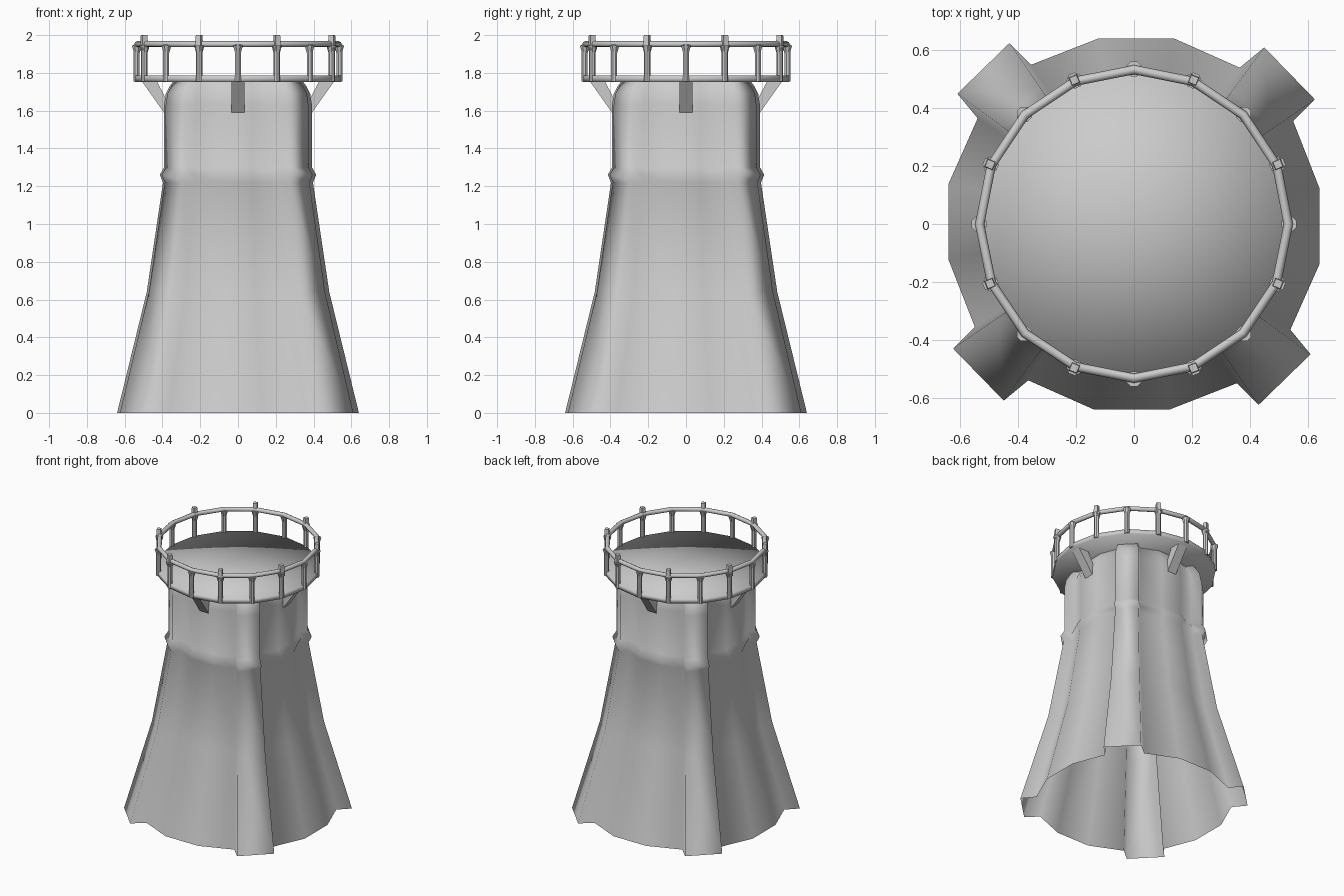
import bpy, bmesh
from math import sin, cos, pi, atan2
from mathutils import Vector, Matrix

if "Cube" in bpy.data.objects:
    bpy.data.objects.remove(bpy.data.objects["Cube"])

def finish(bm, name, smooth=True):
    bmesh.ops.recalc_face_normals(bm, faces=bm.faces)
    for f in bm.faces:
        f.smooth = smooth
    me = bpy.data.meshes.new(name)
    bm.to_mesh(me)
    bm.free()
    ob = bpy.data.objects.new(name, me)
    bpy.context.collection.objects.link(ob)
    return ob

def cone(bm, r, z0, z1, r0, r1, ang, seg=8):
    # upright tapered post at a polar position
    m = Matrix.Rotation(ang, 4, 'Z') @ Matrix.Translation((r, 0, (z0 + z1) / 2)) @ Matrix.Rotation(pi / seg, 4, 'Z')
    bmesh.ops.create_cone(bm, cap_ends=True, segments=seg, radius1=r0, radius2=r1, depth=z1 - z0, matrix=m)

# Tower shell: one quarter of the plan, turned four times, scaled up the height
quarter = [(-.125, .64), (.14, .64), (.365, .54), (.45, .61), (.625, .43), (.55, .355)]
plan = []
for k in range(4):
    for x, y in quarter:
        for _ in range(k):
            x, y = y, -x
        plan.append((x, y))
levels = [(0, 1), (.64, .755), (1.22, .62), (1.26, .647), (1.30, .612),
          (1.63, .612), (1.69, .597), (1.73, .565), (1.76, .53)]
bm = bmesh.new()
rings = [[bm.verts.new((x * s, y * s, z)) for x, y in plan] for z, s in levels]
n = len(plan)
for a, b in zip(rings, rings[1:]):
    for i in range(n):
        j = (i + 1) % n
        bm.faces.new((a[i], a[j], b[j], b[i]))
finish(bm, "tower_shell")

# Gallery deck: 16-sided disc, smooth over the rim
bm = bmesh.new()
bmesh.ops.create_cone(bm, cap_ends=True, cap_tris=True, segments=16, radius1=.545, radius2=.545,
                      depth=.034, matrix=Matrix.Translation((0, 0, 1.769)))
finish(bm, "gallery_deck")

# Sloping brackets under the deck on the four axes
bm = bmesh.new()
side = [(.37, 1.59), (.392, 1.59), (.51, 1.757), (.43, 1.757), (.37, 1.64)]
for k in range(4):
    rot = Matrix.Rotation(k * pi / 2, 3, 'Z')
    l, r = [[bm.verts.new(rot @ Vector((x, w, z))) for x, z in side] for w in (-.035, .035)]
    bm.faces.new(l)
    bm.faces.new(r)
    for i in range(5):
        j = (i + 1) % 5
        bm.faces.new((l[i], l[j], r[j], r[i]))
finish(bm, "deck_brackets", False)

# Hand rail
bpy.ops.mesh.primitive_torus_add(major_segments=16, minor_segments=8, major_radius=.533,
                                 minor_radius=.016, location=(0, 0, 1.952))
bpy.context.object.name = "hand_rail"
bpy.ops.object.shade_smooth()

# Posts: 16 uprights with flared heads, every second one with a square finial
posts, finials = bmesh.new(), bmesh.new()
for i in range(16):
    a = i * pi / 8
    cone(posts, .538, 1.755, 1.95, .017, .017, a)
    cone(posts, .536, 1.905, 1.945, .016, .028, a)
    if i % 2:
        cone(finials, .538, 1.92, 2.0, .024, .019, a, 4)
finish(posts, "rail_posts")
finish(finials, "post_finials", False)
for name in ("rail_posts",):
    ob = bpy.data.objects[name]
    bpy.ops.object.select_all(action='DESELECT')
    ob.select_set(True)
    bpy.context.view_layer.objects.active = ob
    bpy.ops.object.shade_smooth_by_angle()
